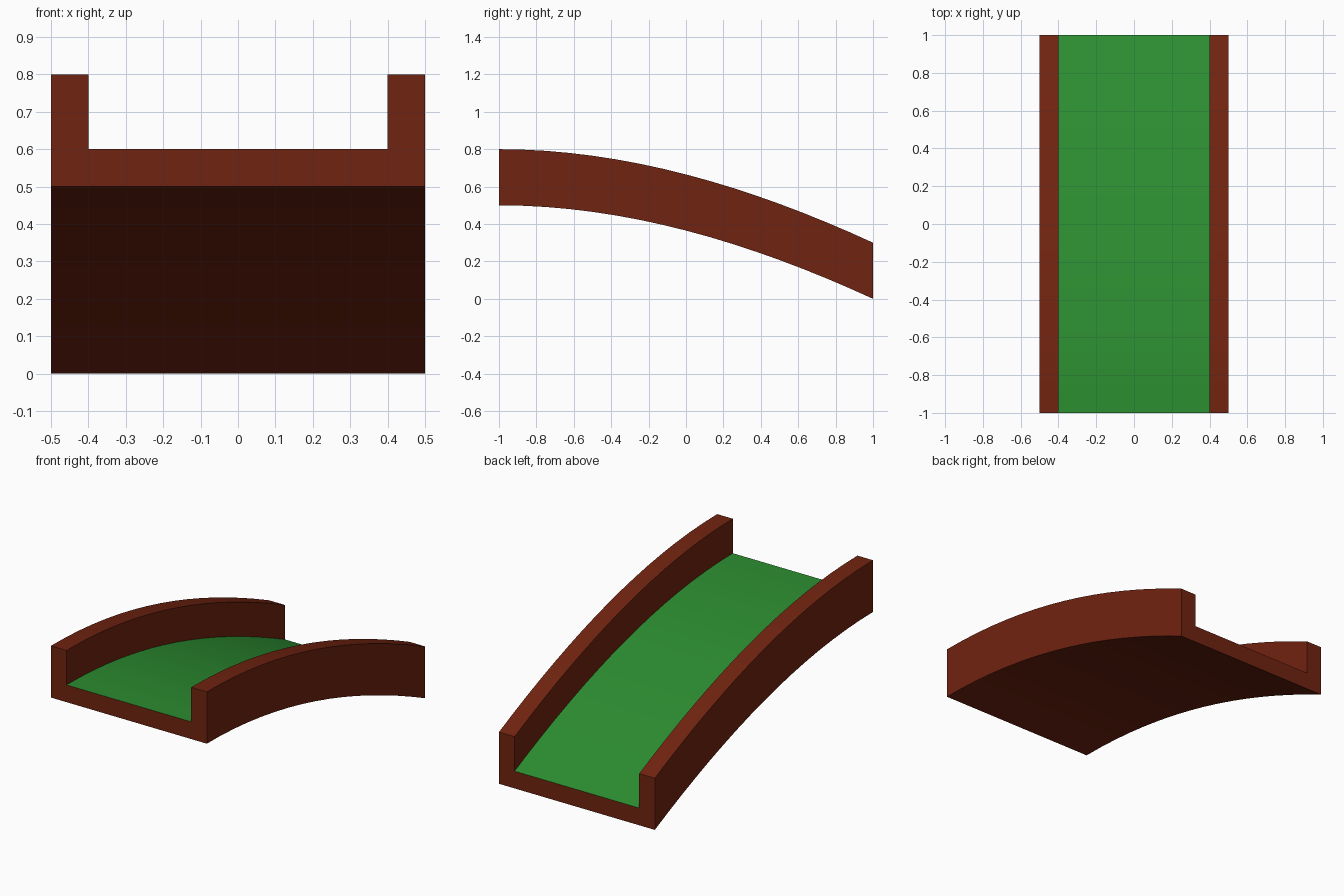
import bpy, bmesh, math

if "Cube" in bpy.data.objects:
    bpy.data.objects.remove(bpy.data.objects["Cube"])


def material(name, rgb):
    m = bpy.data.materials.new(name)
    m.diffuse_color = (*rgb, 1)
    m.use_nodes = True
    m.node_tree.nodes["Principled BSDF"].inputs["Base Color"].default_value = m.diffuse_color
    return m


# Descending side curve: level at the top, falling smoothly to the ground
STEPS = 16
path = []
for i in range(STEPS + 1):
    t = 2 * i / STEPS
    path.append((t - 1, 0.5 - 0.145 * t ** 2 + 0.01 * t ** 3))

# U-shaped cross-section (x, height), counter-clockwise seen from the front
section = [(-0.5, 0), (0.5, 0), (0.5, 0.3), (0.4, 0.3),
           (0.4, 0.1), (-0.4, 0.1), (-0.4, 0.3), (-0.5, 0.3)]
FLOOR_EDGE = 4

# Sweep the section along the curve, keeping both ends vertical
bm = bmesh.new()
rings = [[bm.verts.new((x, y, z + h)) for x, h in section] for y, z in path]
n = len(section)
for a, b in zip(rings, rings[1:]):
    for k in range(n):
        j = (k + 1) % n
        face = bm.faces.new((a[k], b[k], b[j], a[j]))
        face.material_index = 1 if k == FLOOR_EDGE else 0

# End caps
for r in (rings[0], rings[-1]):
    bm.faces.new(r)
bmesh.ops.recalc_face_normals(bm, faces=bm.faces)

mesh = bpy.data.meshes.new("ramp")
bm.to_mesh(mesh)
bm.free()
mesh.materials.append(material("brown_wood", (0.163, 0.017, 0.005)))
mesh.materials.append(material("green_turf", (0.025, 0.266, 0.03)))
ramp = bpy.data.objects.new("ramp", mesh)
bpy.context.collection.objects.link(ramp)

# Smooth along the curve, sharp at the section corners
bpy.context.view_layer.objects.active = ramp
ramp.select_set(True)
bpy.ops.object.shade_smooth_by_angle(angle=math.radians(30))
